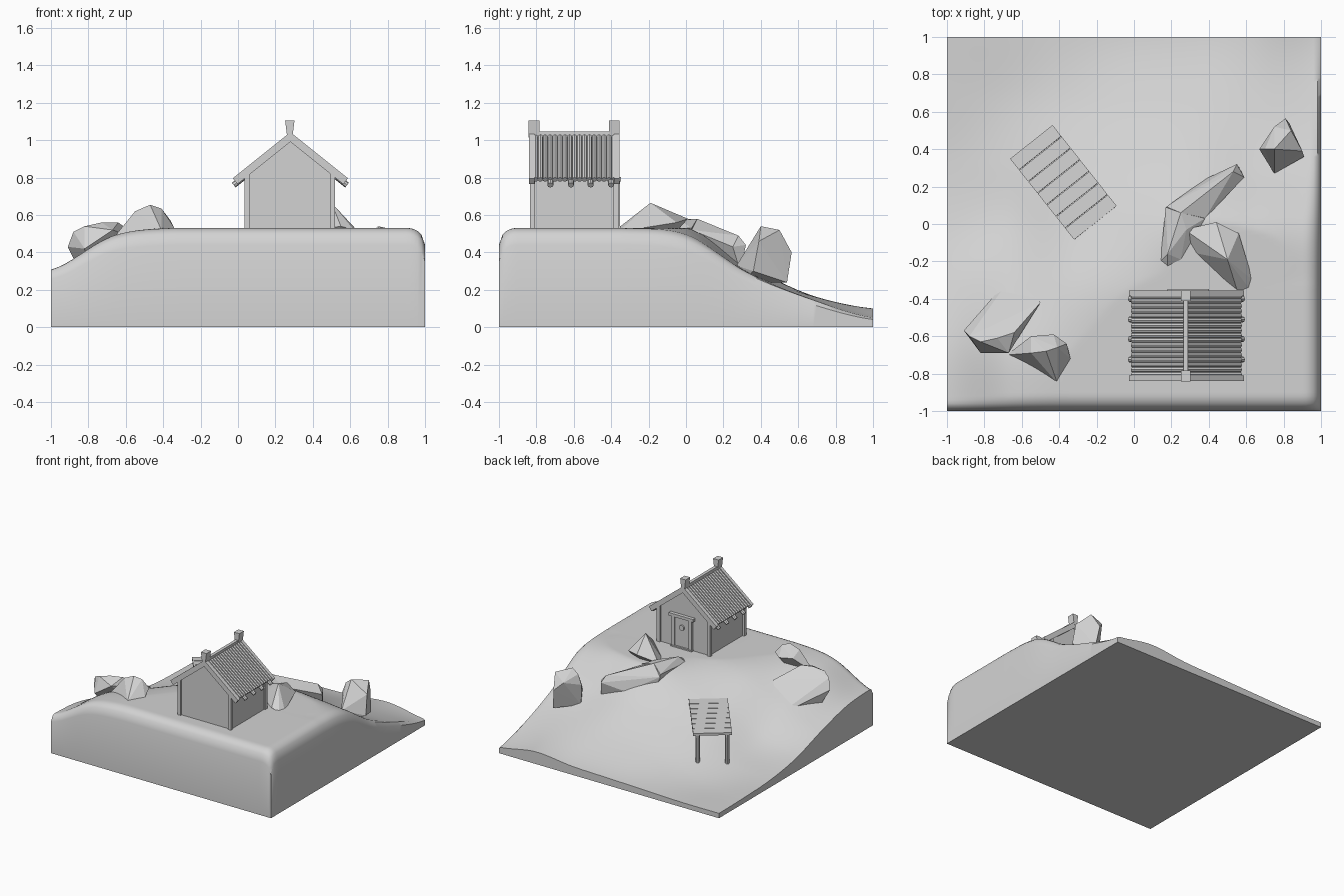
import bpy, bmesh, math
from mathutils import Vector, Matrix

if "Cube" in bpy.data.objects:
    bpy.data.objects.remove(bpy.data.objects["Cube"])

stone = bpy.data.materials.new("plain grey")
stone.diffuse_color = (0.65, 0.65, 0.65, 1)
stone.use_nodes = True
stone.node_tree.nodes["Principled BSDF"].inputs["Base Color"].default_value = stone.diffuse_color


def finish(name, bm, smooth=False):
    bmesh.ops.recalc_face_normals(bm, faces=bm.faces)
    me = bpy.data.meshes.new(name)
    bm.to_mesh(me)
    bm.free()
    me.materials.append(stone)
    ob = bpy.data.objects.new(name, me)
    bpy.context.collection.objects.link(ob)
    if smooth:
        bpy.ops.object.select_all(action='DESELECT')
        ob.select_set(True)
        bpy.context.view_layer.objects.active = ob
        bpy.ops.object.shade_smooth_by_angle(angle=math.radians(40))
    return ob


def add_box(bm, c, d, rot=Matrix()):
    m = Matrix.Translation(c) @ rot @ Matrix.Diagonal((*d, 1))
    return bmesh.ops.create_cube(bm, size=1, matrix=m)["verts"]


def add_rod(bm, a, b, r, n=8):
    a, b = Vector(a), Vector(b)
    m = Matrix.Translation((a + b) / 2) @ (b - a).to_track_quat('Z', 'Y').to_matrix().to_4x4()
    bmesh.ops.create_cone(bm, cap_ends=True, segments=n, radius1=r, radius2=r,
                          depth=(b - a).length, matrix=m)


# Terrain: coarse height grid, rows from front to back
H = [[.31, .49, .53, .53, .53, .53, .53],
     [.29, .47, .53, .53, .53, .53, .53],
     [.21, .34, .48, .53, .53, .53, .53],
     [.11, .17, .34, .45, .53, .52, .49],
     [.06, .10, .21, .29, .33, .30, .29],
     [.045, .05, .10, .15, .17, .17, .15],
     [.04, .04, .05, .06, .07, .10, .05]]


def spline(p, t):
    i = min(int(t), 5)
    f = t - i
    a, b, c, d = (p[max(0, min(6, k))] for k in range(i - 1, i + 3))
    return b + .5 * f * (c - a + f * (2*a - 5*b + 4*c - d + f * (3*(b - c) + d - a)))


def height(x, y):
    u, v = (x + 1) * 3, (y + 1) * 3
    h = min(.53, max(.03, spline([spline(row, u) for row in H], v)))
    base = h
    for d in (1 - x, 1 + y):          # rounded right and front rims
        r = .09 * base / .53
        if d < r:
            h -= r - math.sqrt(max(0, r * r - (r - d) ** 2))
    return max(h, .02)


bm = bmesh.new()
bmesh.ops.create_grid(bm, x_segments=100, y_segments=100, size=1)
for v in bm.verts:
    v.co.z = height(v.co.x, v.co.y)
rim = [e for e in bm.edges if e.is_boundary]
ext = bmesh.ops.extrude_edge_only(bm, edges=rim)["geom"]
for v in ext:
    if isinstance(v, bmesh.types.BMVert):
        v.co.z = 0
low = [e for e in ext if isinstance(e, bmesh.types.BMEdge) and e.is_boundary]
bmesh.ops.edgeloop_fill(bm, edges=low)
finish("hill", bm, True)

# House walls: gabled prism
X0, Y0, Y1, TOP = .28, -.82, -.375, 1.02
bm = bmesh.new()
prof = [(.05, .45), (.51, .45), (.51, .82), (X0, 1.005), (.05, .82)]
f = bm.faces.new([bm.verts.new((x, Y0, z)) for x, z in prof])
for v in bmesh.ops.extrude_face_region(bm, geom=[f])["geom"]:
    if isinstance(v, bmesh.types.BMVert):
        v.co.y = Y1
finish("house_walls", bm)

# Corner posts
bm = bmesh.new()
for x in (.048, .505):
    for y in (Y0, Y1):
        add_box(bm, (x, y, .64), (.028, .028, .38))
finish("corner_posts", bm)

# Roof poles on both slopes, longer rafters and gable boards
SL = .8
poles, rafters, boards = bmesh.new(), bmesh.new(), bmesh.new()
for s in (-1, 1):
    def on(dx, y, dz=0):
        return (X0 + s * dx, y, TOP + dz - SL * dx)
    for i in range(17):
        add_rod(poles, on(0, -.805 + i * .0262), on(.288, -.805 + i * .0262), .0145)
    for y in (-.725, -.615, -.51, -.4):
        add_rod(rafters, on(.02, y, -.018), on(.303, y, -.018), .016)
    for y in (-.825, -.37):
        rot = Matrix.Rotation(s * math.atan(SL), 4, 'Y')
        add_box(boards, on(.145, y, -.003), (.385, .028, .04), rot)
finish("roof_poles", poles, True)
finish("rafters", rafters, True)
finish("gable_boards", boards)

# Ridge beam and flared finials
bm = bmesh.new()
add_box(bm, (X0 - .003, -.597, 1.03), (.026, .48, .034))
for y in (-.812, -.384):
    for v in add_box(bm, (X0 - .003, y, 1.06), (.05, .058, .09)):
        if v.co.z < 1.06:
            v.co.x = X0 - .003 + (v.co.x - X0 + .003) * .55
finish("ridge_beam", bm)

# Door with frame and ring on the back gable
bm = bmesh.new()
add_box(bm, (.29, Y1, .65), (.13, .02, .25))
finish("door", bm)
bm = bmesh.new()
for x in (.213, .367):
    add_box(bm, (x, Y1 + .006, .65), (.026, .03, .26))
add_box(bm, (.29, Y1 + .01, .79), (.22, .036, .024))
add_box(bm, (.29, Y1 + .008, .53), (.19, .034, .02))
finish("door_frame", bm)
bm = bmesh.new()
add_rod(bm, (.29, Y1, .7), (.29, Y1 + .022, .7), .022, 12)
finish("door_knocker", bm, True)

# Dock: planks, bearers and outer legs
inner, outer = Vector((-.205, .005, .392)), Vector((-.55, .44, .365))
ax = (outer - inner).normalized()
side = ax.cross(Vector((0, 0, 1))).normalized()
R = Matrix((ax, side, ax.cross(side))).transposed().to_4x4()
L = (outer - inner).length
drop = Vector((0, 0, .01))
bm = bmesh.new()
for i in range(7):
    add_box(bm, inner + ax * L * (i + .5) / 7 - drop, (L / 7 - .004, .29, .02), R)
finish("dock_planks", bm)
bm = bmesh.new()
legs = bmesh.new()
for s in (-1, 1):
    o = side * s * .11
    add_box(bm, (inner + outer) / 2 + o - 3 * drop, (L - .02, .025, .025), R)
    p = outer - ax * .025 + o - drop
    add_rod(legs, (p.x, p.y, .06), p, .017)
finish("dock_bearers", bm)
finish("dock_legs", legs, True)


# Rocks: faceted hulls, given as points
def rock(name, pts):
    b = bmesh.new()
    for p in pts:
        b.verts.new(p)
    out = bmesh.ops.convex_hull(b, input=b.verts)
    dead = {g for g in out["geom_interior"] if isinstance(g, bmesh.types.BMVert)}
    bmesh.ops.delete(b, geom=list(dead), context='VERTS')
    finish(name, b)


rock("slab_rock", [(-.64, -.26, .26), (-.5, -.42, .46), (-.64, -.58, .56), (-.73, -.61, .56),
                   (-.91, -.57, .43), (-.88, -.6, .51), (-.67, -.69, .52), (-.82, -.69, .42),
                   (-.82, -.63, .54), (-.8, -.5, .2), (-.6, -.5, .3)])
rock("front_rock", [(-.68, -.7, .46), (-.55, -.6, .58), (-.55, -.69, .62), (-.47, -.68, .655),
                    (-.41, -.66, .635), (-.43, -.59, .56), (-.36, -.64, .57), (-.34, -.72, .53),
                    (-.41, -.85, .52), (-.5, -.78, .5), (-.5, -.7, .4)])
rock("peak_rock", [(.27, -.03, .54), (.3, -.15, .5), (.55, -.35, .54), (.62, -.35, .52),
                   (.635, -.3, .52), (.5, -.19, .665), (.56, -.05, .56), (.44, .01, .58),
                   (.45, -.15, .4)])
rock("bent_rock_near", [(.14, -.2, .52), (.18, -.24, .52), (.25, -.19, .53), (.18, -.16, .57),
                        (.17, .09, .52), (.19, .1, .42), (.25, .06, .58), (.38, .03, .53),
                        (.28, -.03, .57), (.25, 0, .38)])
rock("bent_rock_far", [(.17, .09, .5), (.25, .06, .58), (.38, .03, .52), (.43, .1, .5),
                       (.59, .25, .43), (.55, .32, .44), (.53, .28, .49), (.38, .24, .38),
                       (.22, .12, .35), (.57, .29, .3)])
rock("tall_rock", [(.67, .4, .42), (.68, .39, .25), (.75, .27, .33), (.77, .3, .24),
                   (.91, .36, .3), (.9, .39, .46), (.7, .4, .5), (.75, .4, .54),
                   (.84, .5, .52), (.81, .565, .4), (.83, .54, .24), (.75, .52, .46)])
